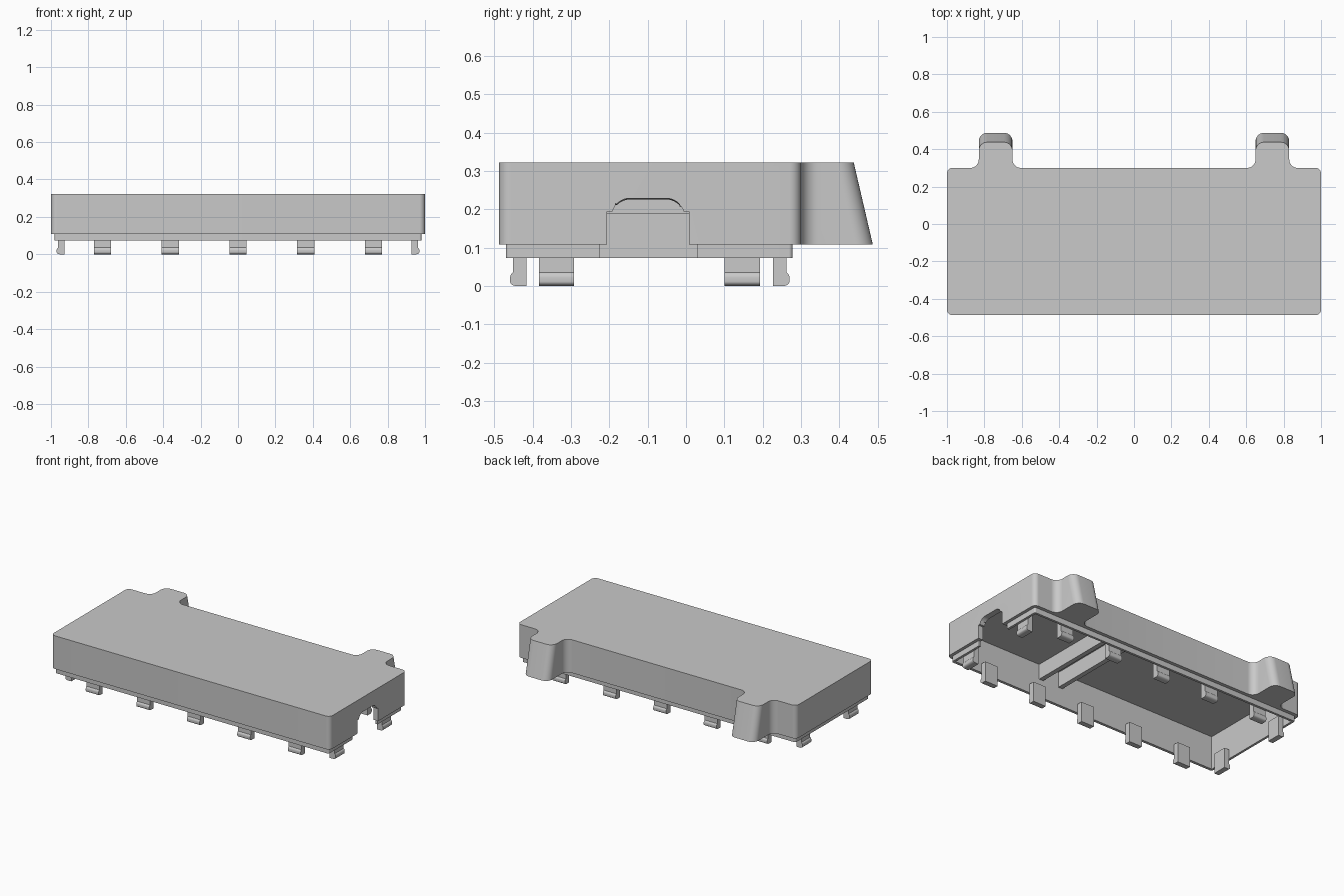
import bpy, bmesh
from math import radians
from mathutils import Vector

cube = bpy.data.objects.get("Cube")
if cube:
    bpy.data.objects.remove(cube, do_unlink=True)

grey = bpy.data.materials.new("plain_grey")
grey.use_nodes = True
tone = (0.585, 0.585, 0.585, 1)
grey.diffuse_color = tone
grey.node_tree.nodes["Principled BSDF"].inputs["Base Color"].default_value = tone


def rounded(corners, steps=8):
    """Outline from (x, y, radius) corners, each rounded by an arc-like curve."""
    out = []
    for i, (x, y, r) in enumerate(corners):
        p = Vector((x, y))
        if not r:
            out.append(p)
            continue
        a = (Vector(corners[i - 1][:2]) - p).normalized() * r
        b = (Vector(corners[(i + 1) % len(corners)][:2]) - p).normalized() * r
        w = 0.7071
        for k in range(steps + 1):
            t = k / steps
            u, v, m = (1 - t) ** 2, t * t, 2 * w * t * (1 - t)
            out.append(p + (a * u + b * v) / (u + v + m))
    return out


def loft(name, lower, upper):
    """Closed solid between two matching rings of 3D points."""
    bm = bmesh.new()
    lo = [bm.verts.new(p) for p in lower]
    hi = [bm.verts.new(p) for p in upper]
    bm.faces.new(lo[::-1])
    bm.faces.new(hi)
    n = len(lo)
    for i in range(n):
        j = (i + 1) % n
        bm.faces.new((lo[i], lo[j], hi[j], hi[i]))
    bmesh.ops.recalc_face_normals(bm, faces=bm.faces[:])
    mesh = bpy.data.meshes.new(name)
    bm.to_mesh(mesh)
    bm.free()
    mesh.materials.append(grey)
    obj = bpy.data.objects.new(name, mesh)
    bpy.context.collection.objects.link(obj)
    return obj


def prism(name, outline, z0, z1):
    return loft(name, [(p.x, p.y, z0) for p in outline], [(p.x, p.y, z1) for p in outline])


def rect(x0, x1, y0, y1, r=0):
    return rounded([(x0, y0, r), (x1, y0, r), (x1, y1, r), (x0, y1, r)])


def combine(obj, other, operation):
    mod = obj.modifiers.new(operation.lower(), 'BOOLEAN')
    mod.operation, mod.object, mod.solver = operation, other, 'EXACT'
    bpy.context.view_layer.update()
    graph = bpy.context.evaluated_depsgraph_get()
    mesh = bpy.data.meshes.new_from_object(obj.evaluated_get(graph))
    obj.modifiers.clear()
    obj.data = mesh
    bpy.data.objects.remove(other, do_unlink=True)


def smooth(obj):
    bpy.ops.object.select_all(action='DESELECT')
    obj.select_set(True)
    bpy.context.view_layer.objects.active = obj
    bpy.ops.object.shade_smooth_by_angle(angle=radians(30))


# Outer cover: rounded slab with two sloping rear lugs
BASE, TOP, ROOF, BACK, TIP = 0.108, 0.323, 0.288, 0.30, 0.4875
half = [(1, -TIP, 0.03), (1, BACK, 0.03), (0.83, BACK, 0.045),
        (0.83, TIP, 0.045), (0.65, TIP, 0.045), (0.65, BACK, 0.045)]
outline = rounded(half + [(-x, y, r) for x, y, r in reversed(half)])
lower = [(p.x, p.y, BASE) for p in outline]
upper = [(p.x, p.y - (0.05 if p.y > 0.4 else 0), TOP) for p in outline]
cover = loft("cover", lower, upper)

# Recessed skirt, hollow inside and cable opening in the left end
combine(cover, prism("skirt", rect(-0.98, 0.98, -0.47, 0.278, 0.01), 0.073, 0.2), 'UNION')
combine(cover, prism("hollow", rect(-0.965, 0.965, -0.452, 0.263), 0, ROOF), 'DIFFERENCE')
combine(cover, prism("skirt_gap", rect(0.9, 1.1, -0.226, 0.029), 0, BASE), 'DIFFERENCE')
arch = rounded([(-0.206, 0.09, 0), (0.008, 0.09, 0), (0.008, 0.194, 0), (-0.006, 0.194, 0),
                (-0.016, 0.228, 0.034), (-0.182, 0.228, 0.034), (-0.192, 0.194, 0), (-0.206, 0.194, 0)])
rings = [[(x, p.x, p.y + (rise if p.y > 0.21 else 0)) for p in arch]
         for x, rise in ((0.9, -0.008), (1.1, 0.01))]
combine(cover, loft("opening", *rings), 'DIFFERENCE')
smooth(cover)

# Twin ribs under the roof
for i, x in enumerate((0.175, 0.32)):
    prism(f"rib_{i + 1}", rect(x - 0.015, x + 0.015, -0.457, 0.268), 0.19, ROOF + 0.005)

# Snap clip: stem with a rounded outward barb, swept along its width
CLIP = rounded([(0, 0, 0), (0.03, 0, 0.004), (0.043, 0.006, 0.006), (0.043, 0.03, 0.008),
                (0.035, 0.036, 0), (0.035, 0.13, 0), (0, 0.13, 0)], 4)


def clip(name, place, centre, width=0.092):
    ends = [[place(centre + s * width / 2, p.x, p.y) for p in CLIP] for s in (-1, 1)]
    smooth(loft(name, *ends))


for i, x in enumerate((-0.725, -0.362, 0, 0.362, 0.725)):
    clip(f"front_clip_{i + 1}", lambda a, d, z: (a, -0.416 - d, z), x)
    clip(f"back_clip_{i + 1}", lambda a, d, z: (a, 0.227 + d, z), x)
for name, s in (("left", 1), ("right", -1)):
    for i, y in enumerate((-0.338, 0.147)):
        clip(f"{name}_clip_{i + 1}", lambda a, d, z: (s * (0.927 + d), a, z), y)
